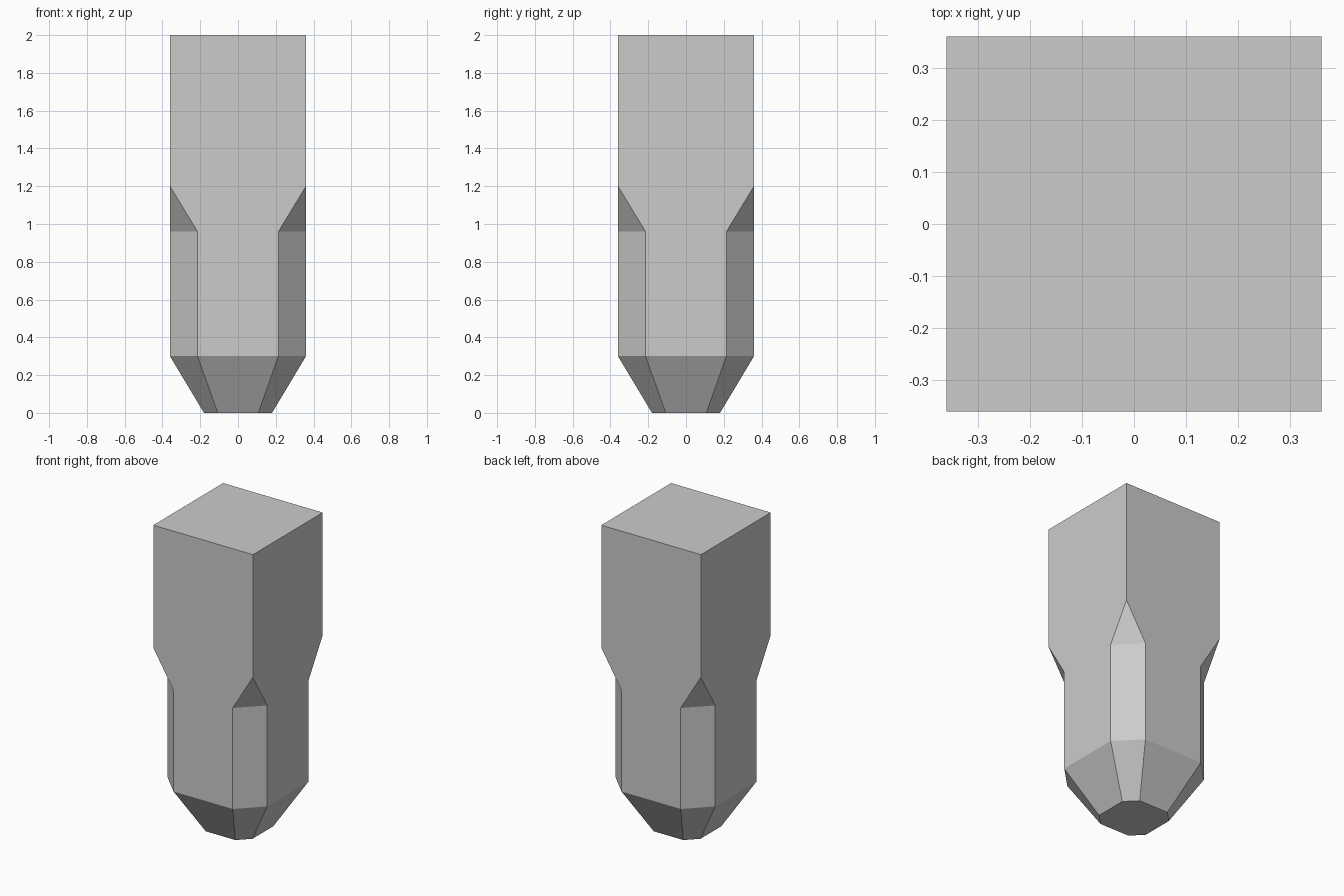
import bpy, bmesh

if "Cube" in bpy.data.objects:
    bpy.data.objects.remove(bpy.data.objects["Cube"])

# Levels: height, half width, half length of the flat side (equal = sharp corner)
LEVELS = [
    (0.0, 0.18, 0.107),
    (0.30, 0.36, 0.214),
    (0.96, 0.36, 0.214),
    (1.20, 0.36, 0.36),
    (2.0, 0.36, 0.36),
]


def ring(bm, z, w, c):
    pts = [(c, -w), (w, -c), (w, c), (c, w), (-c, w), (-w, c), (-w, -c), (-c, -w)]
    return [bm.verts.new((x, y, z)) for x, y in pts]


# Square post with chamfered lower corners and tapered foot
bm = bmesh.new()
rings = [ring(bm, *level) for level in LEVELS]
for low, high in zip(rings, rings[1:]):
    for i in range(8):
        j = (i + 1) % 8
        bm.faces.new((low[i], low[j], high[j], high[i]))
bm.faces.new(rings[0][::-1])
bm.faces.new(rings[-1])

# Merge the sharp corners and join coplanar faces
bmesh.ops.remove_doubles(bm, verts=bm.verts[:], dist=0.0001)
bmesh.ops.dissolve_limit(bm, angle_limit=0.01, verts=bm.verts[:], edges=bm.edges[:])
bmesh.ops.recalc_face_normals(bm, faces=bm.faces[:])

mesh = bpy.data.meshes.new("tapered_post")
bm.to_mesh(mesh)
bm.free()
post = bpy.data.objects.new("tapered_post", mesh)
bpy.context.collection.objects.link(post)
